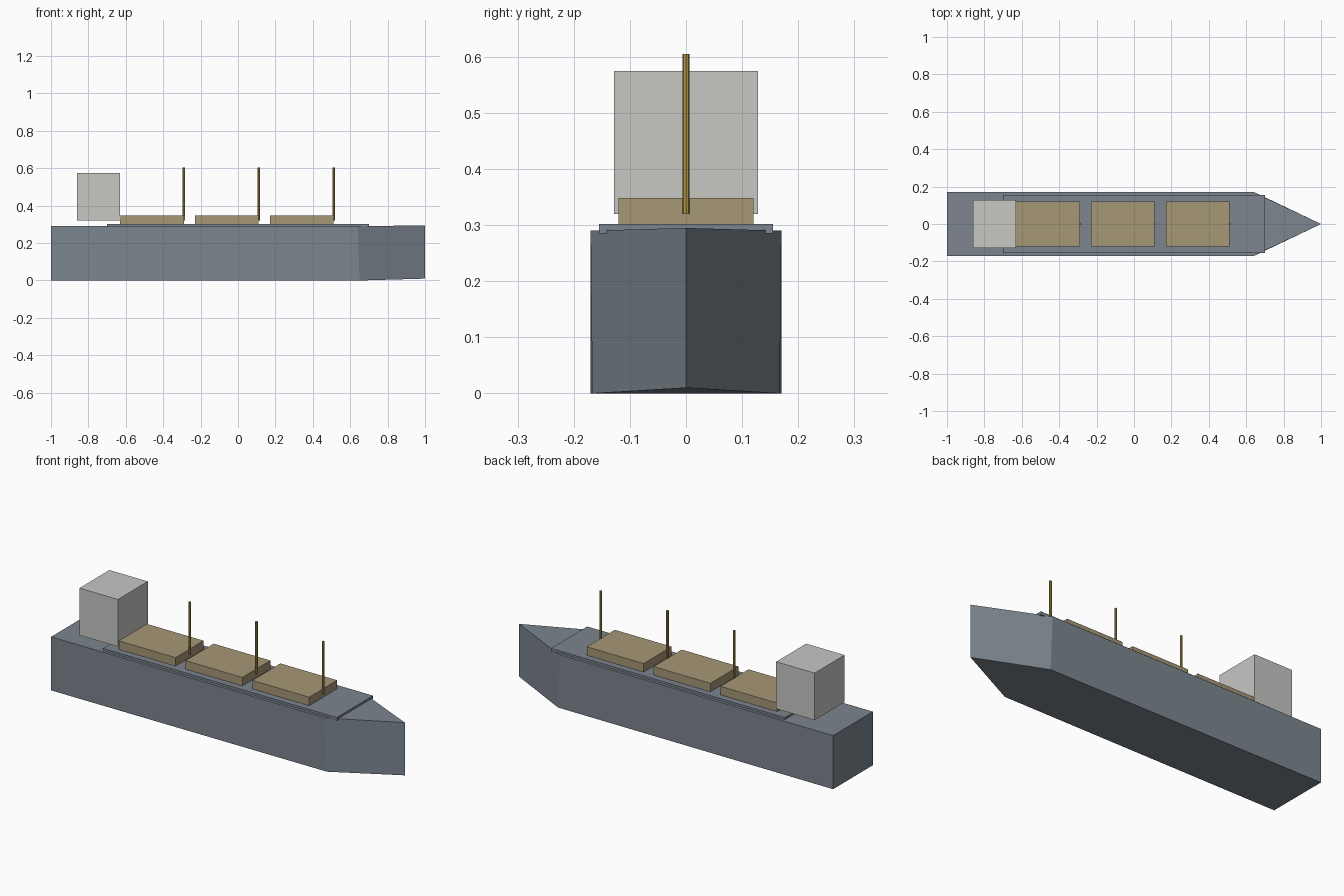
import bpy
import bmesh

cube = bpy.data.objects.get("Cube")
if cube:
    bpy.data.objects.remove(cube, do_unlink=True)


def material(name, color):
    m = bpy.data.materials.new(name)
    m.use_nodes = True
    m.diffuse_color = (*color, 1)
    m.node_tree.nodes["Principled BSDF"].inputs["Base Color"].default_value = (*color, 1)
    return m


steel = material("slate grey steel", (0.20, 0.235, 0.275))
canvas = material("tan hatch cover", (0.38, 0.31, 0.18))
paint = material("pale grey paint", (0.57, 0.57, 0.55))
brass = material("ochre mast", (0.46, 0.32, 0.07))


def make_object(name, bm, mat):
    bmesh.ops.recalc_face_normals(bm, faces=bm.faces)
    mesh = bpy.data.meshes.new(name)
    bm.to_mesh(mesh)
    bm.free()
    mesh.materials.append(mat)
    obj = bpy.data.objects.new(name, mesh)
    bpy.context.collection.objects.link(obj)
    return obj


def box(name, x0, x1, half_width, z0, z1, mat):
    bm = bmesh.new()
    bmesh.ops.create_cube(bm, size=1)
    for v in bm.verts:
        v.co = (x1 if v.co.x > 0 else x0,
                half_width if v.co.y > 0 else -half_width,
                z1 if v.co.z > 0 else z0)
    return make_object(name, bm, mat)


# Hull: straight sides closing into a pointed bow that rises slightly
def hull_ring(bm, shoulder_x, shoulder_y, z, tip_z):
    outline = [(-1, -0.17, z), (shoulder_x, -shoulder_y, z), (1, 0, tip_z),
               (shoulder_x, shoulder_y, z), (-1, 0.17, z)]
    return [bm.verts.new(p) for p in outline]


bm = bmesh.new()
keel = hull_ring(bm, 0.65, 0.167, 0, 0.01)
rail = hull_ring(bm, 0.64, 0.17, 0.29, 0.295)
for i in range(len(keel)):
    j = (i + 1) % len(keel)
    bm.faces.new((keel[i], keel[j], rail[j], rail[i]))
for ring in (keel, rail):
    stern_right, right, tip, left, stern_left = ring
    bm.faces.new((stern_right, right, left, stern_left))
    bm.faces.new((right, tip, left))
make_object("hull", bm, steel)

# Raised deck and bridge house
box("raised_deck", -0.7, 0.7, 0.155, 0.285, 0.302, steel)
box("bridge_house", -0.86, -0.63, 0.128, 0.32, 0.575, paint)

# Cargo hatches, each with a mast at its forward end
for n in range(3):
    start = -0.63 + 0.4 * n
    box(f"cargo_hatch_{n + 1}", start, start + 0.34, 0.12, 0.302, 0.348, canvas)
    bm = bmesh.new()
    bmesh.ops.create_cone(bm, cap_ends=True, segments=8, radius1=0.0065,
                          radius2=0.0065, depth=0.285)
    mast = make_object(f"mast_{n + 1}", bm, brass)
    mast.location = (start + 0.341, 0, 0.4625)
